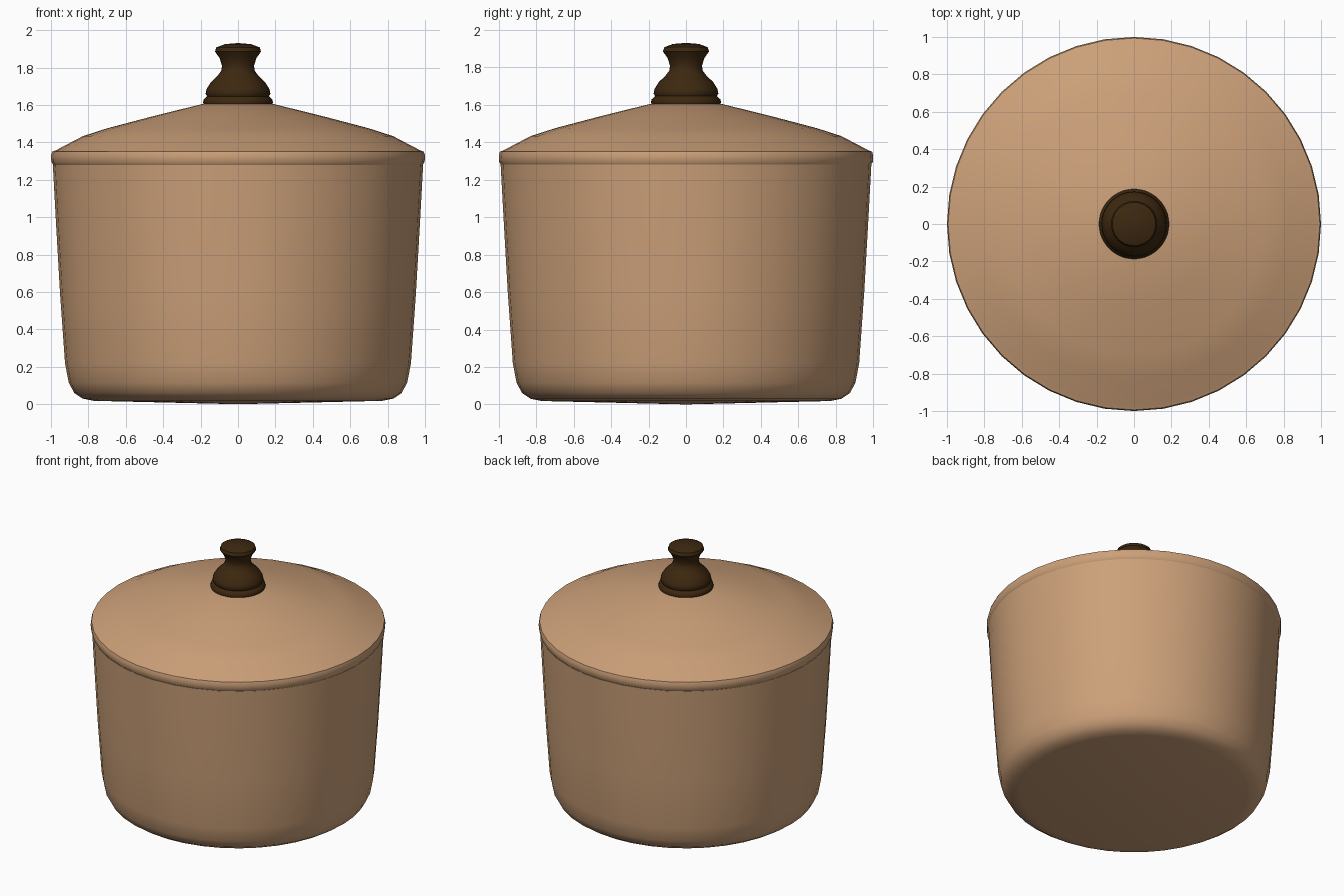
import bpy, bmesh, math

cube = bpy.data.objects.get("Cube")
if cube:
    bpy.data.objects.remove(cube, do_unlink=True)


def make_material(name, color):
    mat = bpy.data.materials.new(name)
    mat.use_nodes = True
    mat.diffuse_color = color
    bsdf = mat.node_tree.nodes["Principled BSDF"]
    bsdf.inputs["Base Color"].default_value = color
    bsdf.inputs["Roughness"].default_value = 0.6
    return mat


def lathe(name, profile, mat, sides, sharp_angle):
    """Spin a (radius, height) profile, listed bottom to top, around z."""
    bm = bmesh.new()
    verts = [bm.verts.new((r, 0, z)) for r, z in profile]
    edges = [bm.edges.new(pair) for pair in zip(verts, verts[1:])]
    bmesh.ops.spin(bm, geom=verts + edges, cent=(0, 0, 0), axis=(0, 0, 1),
                   angle=math.tau, steps=sides, use_merge=True)
    bmesh.ops.remove_doubles(bm, verts=bm.verts[:], dist=0.0005)
    bmesh.ops.recalc_face_normals(bm, faces=bm.faces[:])
    mesh = bpy.data.meshes.new(name)
    bm.to_mesh(mesh)
    bm.free()
    mesh.materials.append(mat)
    obj = bpy.data.objects.new(name, mesh)
    bpy.context.collection.objects.link(obj)
    bpy.ops.object.select_all(action="DESELECT")
    obj.select_set(True)
    bpy.context.view_layer.objects.active = obj
    bpy.ops.object.shade_smooth_by_angle(angle=math.radians(sharp_angle))
    return obj


clay = make_material("tan clay", (0.60, 0.35, 0.19, 1))
wood = make_material("dark wood", (0.046, 0.021, 0.005, 1))

# Pot body: tapered wall, rounded foot, hollow inside
lathe("pot_body", [
    (0, 0), (0.77, 0.018), (0.83, 0.03), (0.875, 0.06), (0.905, 0.115),
    (0.925, 0.22), (0.952, 0.6), (0.972, 0.95), (0.99, 1.28),
    (0.93, 1.28), (0.88, 0.25), (0.8, 0.09), (0, 0.07)], clay, 40, 50)

# Lid: rolled rim and shallow cone
lathe("lid", [
    (0, 1.28), (0.988, 1.28), (0.998, 1.295), (1.0, 1.33), (0.994, 1.35),
    (0.975, 1.357), (0.83, 1.433), (0.7, 1.475), (0.45, 1.541),
    (0.19, 1.605), (0, 1.61)], clay, 40, 50)

# Turned knob on top of the lid
lathe("lid_knob", [
    (0, 1.6), (0.183, 1.602), (0.187, 1.615), (0.183, 1.63), (0.165, 1.646),
    (0.173, 1.66), (0.168, 1.685), (0.145, 1.722), (0.11, 1.755),
    (0.088, 1.785), (0.086, 1.81), (0.098, 1.85), (0.123, 1.885),
    (0.116, 1.908), (0.07, 1.925), (0, 1.931)], wood, 40, 45)
